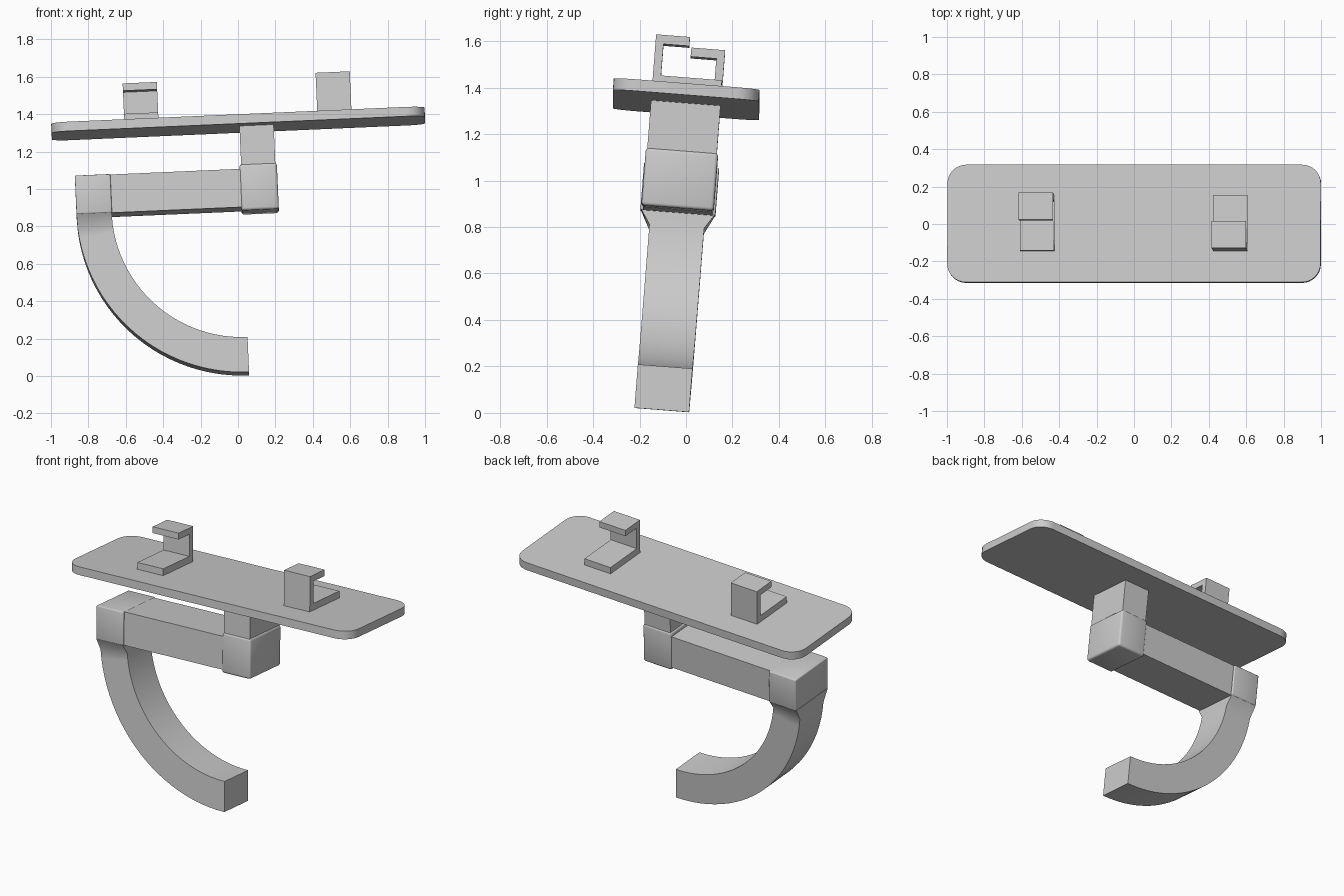
import bpy, bmesh, math
from mathutils import Matrix, Vector

if "Cube" in bpy.data.objects:
    bpy.data.objects.remove(bpy.data.objects["Cube"])

# Whole model is built level around the plate's top centre, then tilted
TILT = (Matrix.Translation((0, 0.003, 1.375))
        @ Matrix.Rotation(math.radians(-2.5), 4, 'Y')
        @ Matrix.Rotation(math.radians(-4.5), 4, 'X'))

grey = bpy.data.materials.new("light_grey")
grey.diffuse_color = (0.6, 0.6, 0.6, 1)
grey.use_nodes = True
grey.node_tree.nodes["Principled BSDF"].inputs["Base Color"].default_value = grey.diffuse_color


def finish(name, bm, bevel=0.0):
    bmesh.ops.recalc_face_normals(bm, faces=bm.faces)
    if bevel:
        bmesh.ops.bevel(bm, geom=bm.edges[:], offset=bevel, segments=3,
                        profile=0.5, affect='EDGES')
    bm.transform(TILT)
    me = bpy.data.meshes.new(name)
    bm.to_mesh(me)
    bm.free()
    me.materials.append(grey)
    ob = bpy.data.objects.new(name, me)
    bpy.context.collection.objects.link(ob)
    bpy.ops.object.select_all(action='DESELECT')
    bpy.context.view_layer.objects.active = ob
    ob.select_set(True)
    bpy.ops.object.shade_smooth_by_angle(angle=math.radians(35))


def box(name, lo, hi, bevel=0.0):
    bm = bmesh.new()
    bmesh.ops.create_cube(bm, size=1)
    lo, hi = Vector(lo), Vector(hi)
    for v in bm.verts:
        v.co = [(lo[i] + hi[i]) / 2 + v.co[i] * (hi[i] - lo[i]) for i in range(3)]
    finish(name, bm, bevel)


def prism(name, points, depth, rot=0.0):
    """Extrude a closed outline of 3D points along depth."""
    bm = bmesh.new()
    face = bm.faces.new([bm.verts.new(p) for p in points])
    ext = bmesh.ops.extrude_face_region(bm, geom=[face])["geom"]
    bmesh.ops.translate(bm, vec=depth,
                        verts=[g for g in ext if isinstance(g, bmesh.types.BMVert)])
    bm.transform(Matrix.Rotation(rot, 4, 'Z'))
    finish(name, bm)


# Plate with rounded corners
R, HX, HY = 0.1, 0.999, 0.315
outline = []
for k, (sx, sy) in enumerate([(1, 1), (-1, 1), (-1, -1), (1, -1)]):
    for i in range(9):
        a = math.pi / 2 * (k + i / 8)
        outline.append((sx * (HX - R) + R * math.cos(a),
                        sy * (HY - R) + R * math.sin(a), -0.05))
prism("plate", outline, (0, 0, 0.05))

# Two C-shaped clips facing opposite ways
clip = [(-.149, -.005), (.149, -.005), (.149, .042), (-.114, .042),
        (-.114, .178), (-.003, .178), (-.003, .217), (-.149, .217)]
for name, rot in (("right_clip", 0), ("left_clip", math.pi)):
    prism(name, [(.425, y, z) for y, z in clip], (.183, 0, 0), rot)

# Post, its collar, horizontal beam and beam end block
box("post", (.006, -.15, -.45), (.189, .15, -.045))
box("collar", (-.003, -.156, -.503), (.197, .156, -.255), 0.014)
box("beam", (-.75, -.15, -.485), (.05, .15, -.28))
box("beam_end", (-.885, -.162, -.485), (-.695, .162, -.278), 0.007)

# Quarter-circle hook, flared where it meets the end block
bm = bmesh.new()
rings = []
for deg in [0] + [5 + 85 * i / 24 for i in range(25)]:
    a = math.radians(deg)
    w = 0.158 if deg == 0 else 0.118
    rings.append([bm.verts.new((-r * math.cos(a), y, -.483 - r * math.sin(a)))
                  for r, y in ((.697, -w), (.885, -w), (.885, w), (.697, w))])
for p, q in zip(rings, rings[1:]):
    for i in range(4):
        j = (i + 1) % 4
        bm.faces.new((p[i], p[j], q[j], q[i]))
bm.faces.new(rings[0])
bm.faces.new(rings[-1])
finish("hook", bm)
